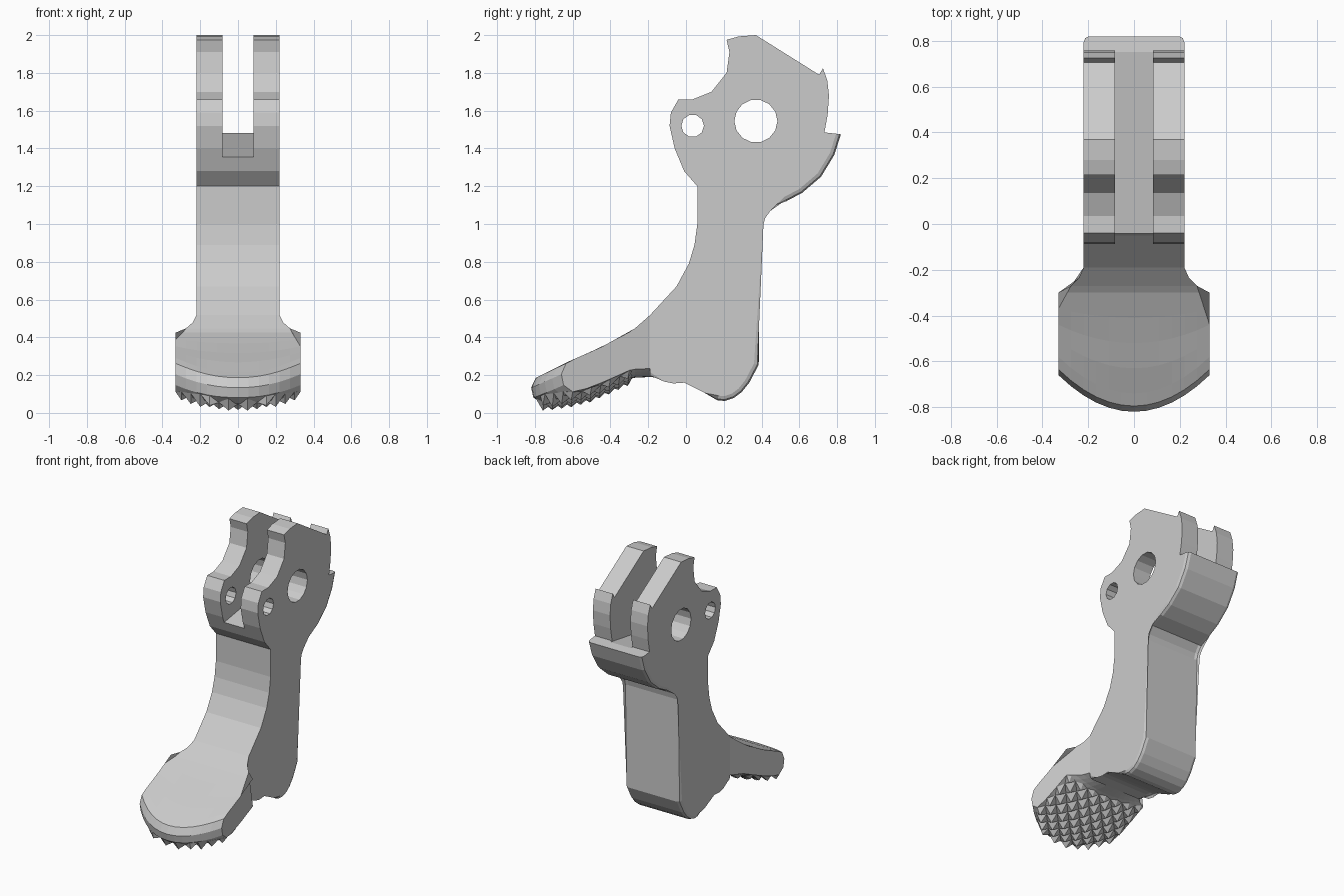
import bpy, bmesh, math

cube = bpy.data.objects.get("Cube")
if cube:
    bpy.data.objects.remove(cube, do_unlink=True)

grey = bpy.data.materials.new("light grey")
grey.use_nodes = True
grey.diffuse_color = (0.6, 0.6, 0.6, 1)
grey.node_tree.nodes["Principled BSDF"].inputs["Base Color"].default_value = grey.diffuse_color


def finish(name, bm):
    bmesh.ops.recalc_face_normals(bm, faces=bm.faces)
    mesh = bpy.data.meshes.new(name)
    bm.to_mesh(mesh)
    bm.free()
    mesh.materials.append(grey)
    obj = bpy.data.objects.new(name, mesh)
    bpy.context.collection.objects.link(obj)
    return obj


def prism(profile, half):
    """Side profile (y, z) extruded across x."""
    bm = bmesh.new()
    sides = [[bm.verts.new((x, y, z)) for y, z in profile] for x in (-half, half)]
    n = len(profile)
    for s in sides:
        bm.faces.new(s)
    for i in range(n):
        j = (i + 1) % n
        bm.faces.new((sides[0][i], sides[0][j], sides[1][j], sides[1][i]))
    return bm, sides


def lerp_table(table, y):
    """Height at y along a list of points with rising y."""
    for (y0, z0), (y1, z1) in zip(table, table[1:]):
        if y <= y1:
            return z0 + (z1 - z0) * (y - y0) / (y1 - y0)
    return table[-1][1]


# Main lever: front edge and head, then the rounded back and underside
front = [(-.19, .19), (-.19, .518), (-.05, .67), (.015, .79), (.045, .89), (.06, 1), (.06, 1.2),
         (-.01, 1.28), (-.06, 1.4), (-.087, 1.52), (-.08, 1.59), (-.04, 1.66),
         (.035, 1.66), (.135, 1.7), (.215, 1.8), (.23, 1.91), (.215, 1.975),
         (.28, 1.993), (.37, 2), (.705, 1.79), (.725, 1.825), (.748, 1.76),
         (.757, 1.68), (.75, 1.58), (.733, 1.485)]
back = [(.82, 1.475), (.785, 1.365), (.715, 1.25), (.615, 1.165), (.53, 1.12),
        (.43, 1.09), (.395, 1.04), (.385, 1), (.385, .255), (.335, .16),
        (.295, .11), (.255, .08), (.205, .063), (.165, .067), (.1, .105),
        (-.01, .16), (-.06, .18), (-.11, .19)]
bm, sides = prism(front + back, .22)
rim = []
for s in sides:
    run = s[len(front):] + s[:1]
    rim += [bm.edges.get(pair) for pair in zip(run, run[1:])]
bmesh.ops.bevel(bm, geom=rim, offset=.025, segments=2, profile=.5, affect='EDGES')
lever = finish("lever_body", bm)


# Slot between the two cheeks, and the two pin holes
def cut(cutter):
    cutter.hide_render = True
    mod = lever.modifiers.new("cut", 'BOOLEAN')
    mod.operation = 'DIFFERENCE'
    mod.solver = 'EXACT'
    mod.object = cutter
    bpy.context.view_layer.objects.active = lever
    bpy.ops.object.modifier_apply(modifier=mod.name)
    bpy.data.objects.remove(cutter, do_unlink=True)


cut(finish("slot_cutter", prism([(-.3, 1.313), (.9, 1.507), (.9, 2.2), (-.3, 2.2)], .082)[0]))
for cy, cz, r, n in ((.37, 1.545, .114, 14), (.035, 1.52, .06, 10)):
    ring = [(cy + r * math.cos(math.tau * i / n), cz + r * math.sin(math.tau * i / n))
            for i in range(n)]
    cut(finish("hole_cutter", prism(ring, .5)[0]))

# Finger pedal: one section per column, with a bowed nose
TOP = [(-.82, .175), (-.745, .21), (-.615, .275), (-.455, .345), (-.29, .43), (-.19, .518)]
UNDER = [(-.82, .05), (-.74, .048), (-.62, .062), (-.51, .088), (-.4, .135), (-.29, .185), (-.19, .19)]
HEEL = [(-.19, .22), (-.235, .24), (-.27, .275), (-.3, .33)]
NOSE = [(.025, .16), (0, .48), (.012, .8)]
WIDE = .33


def nose_y(t):
    return -.82 + .16 * t * t


def under_z(y, t):
    return lerp_table(UNDER, y) + .045 * t * t


def section(t):
    tip = nose_y(t)
    top = [(t * w, y, lerp_table(TOP, y)) for y, w in HEEL]
    low = [(t * w, y, under_z(y, t)) for y, w in HEEL]
    for pts, end, height in ((top, tip + .08, lambda y: lerp_table(TOP, y)),
                             (low, tip + .06, lambda y: under_z(y, t))):
        for k in range(1, 5):
            y = -.3 + (end + .3) * k / 4
            pts.append((t * WIDE, y, height(y)))
    z0, z1 = top[-1][2], low[-1][2]
    curve = [(t * WIDE, tip + dy, z0 + (z1 - z0) * f) for dy, f in NOSE]
    return top + curve + low[::-1]


bm = bmesh.new()
columns = [[bm.verts.new(p) for p in section(i / 6)] for i in range(-6, 7)]
for a, b in zip(columns, columns[1:]):
    for k in range(len(a)):
        j = (k + 1) % len(a)
        bm.faces.new((a[k], a[j], b[j], b[k]))
bm.faces.new(columns[0])
bm.faces.new(columns[-1][::-1])
finish("finger_pedal", bm)

# Diamond grip under the pedal: pointed teeth on a diagonal lattice
STEP = .05
bm = bmesh.new()


def on_pedal(x, y):
    t = max(-1, min(1, x / WIDE))
    y = max(nose_y(t) + .015, min(-.285, y))
    lift = max(0, nose_y(t) + .06 - y) * .8
    return t * WIDE, y, under_z(y, t) + lift - .001


for i in range(-6, 7):
    for j in range(-16, -5):
        x, y = i * STEP, j * STEP
        if (i + j) % 2 or y < nose_y(x / WIDE) + .02:
            continue
        base = [bm.verts.new(on_pedal(x + dx * STEP, y + dy * STEP))
                for dx, dy in ((1, 0), (0, 1), (-1, 0), (0, -1))]
        px, py, pz = on_pedal(x, y)
        tip = bm.verts.new((px, py - .008, max(0, pz - .036)))
        for k in range(4):
            bm.faces.new((base[k], base[(k + 1) % 4], tip))
        bm.faces.new(base[::-1])
finish("grip_teeth", bm)
